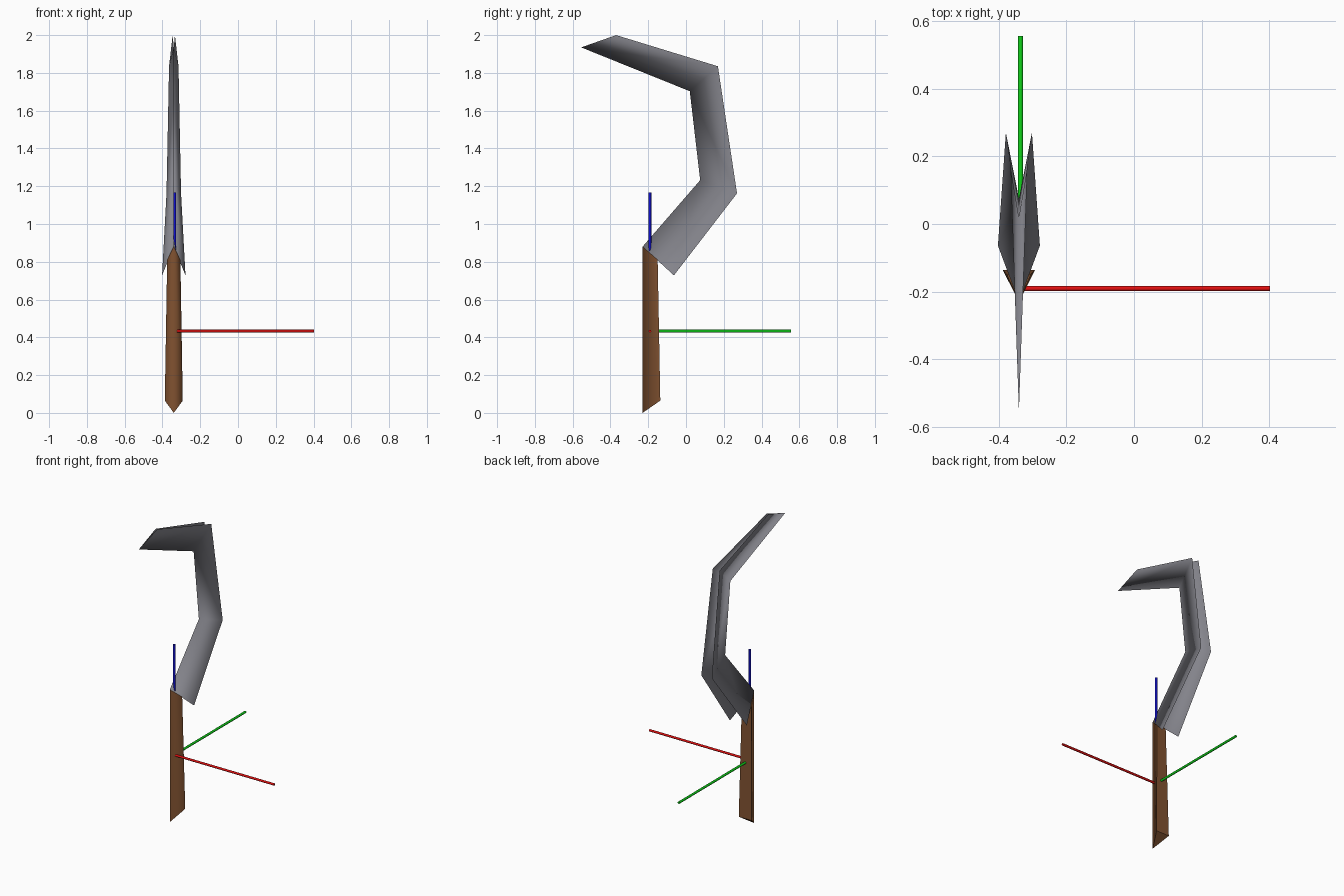
import bpy
import math
from mathutils import Vector

if "Cube" in bpy.data.objects:
    bpy.data.objects.remove(bpy.data.objects["Cube"])

CX = -0.34  # symmetry plane of the sickle


def material(name, rgb):
    m = bpy.data.materials.new(name)
    m.diffuse_color = (*rgb, 1.0)
    m.use_nodes = True
    m.node_tree.nodes["Principled BSDF"].inputs["Base Color"].default_value = m.diffuse_color
    return m


steel = material("steel grey", (0.24, 0.24, 0.27))
wood = material("wood brown", (0.22, 0.085, 0.03))
red = material("red", (0.75, 0.005, 0.005))
green = material("green", (0.005, 0.65, 0.01))
blue = material("blue", (0.005, 0.005, 0.65))


def folded_strip(name, ridge, edge, mat, closed):
    """V-shaped strip: ridge points (y, z), wing points (half width, y, z).
    closed adds the back face and the end caps."""
    verts, faces, n = [], [], len(ridge)
    for (ry, rz), (w, ey, ez) in zip(ridge, edge):
        verts += [(CX, ry, rz), (CX + w, ey, ez), (CX - w, ey, ez)]
    for i in range(n - 1):
        a, b = 3 * i, 3 * i + 3
        # each wing is split from the upper ridge point to the lower wing point
        faces += [(a, a + 1, b), (a + 1, b + 1, b),
                  (a, b, a + 2), (a + 2, b, b + 2)]
        if closed:
            faces.append((a + 1, a + 2, b + 2, b + 1))
    sides = len(faces)
    if closed:
        e = 3 * n - 3
        faces += [(0, 2, 1), (e, e + 1, e + 2)]
    me = bpy.data.meshes.new(name)
    me.from_pydata(verts, [], faces)
    me.materials.append(mat)
    for p in me.polygons:
        p.use_smooth = p.index < sides and len(p.vertices) == 3
    ob = bpy.data.objects.new(name, me)
    bpy.context.collection.objects.link(ob)
    return ob


# Curved blade: an open folded sheet, cutting ridge on the inside of the curve
folded_strip(
    "blade",
    [(-0.23, 0.88), (0.075, 1.232), (0.02, 1.703), (-0.555, 1.935)],
    [(0.062, -0.064, 0.728), (0.0385, 0.27, 1.162),
     (0.025, 0.169, 1.835), (0.006, -0.37, 2.0)],
    steel, False)

# Handle: tapering triangular prism with slanted ends
folded_strip(
    "handle",
    [(-0.23, 0.0), (-0.23, 0.88)],
    [(0.0475, -0.136, 0.065), (0.035, -0.15, 0.81)],
    wood, True)

# Three thin rods meeting inside the handle
origin = Vector((-0.335, -0.191, 0.433))
for name, axis, length, rot, mat in (
        ("red_rod", (1, 0, 0), 0.737, (0, math.pi / 2, 0), red),
        ("green_rod", (0, 1, 0), 0.747, (math.pi / 2, 0, 0), green),
        ("blue_rod", (0, 0, 1), 0.734, (0, 0, 0), blue)):
    bpy.ops.mesh.primitive_cylinder_add(
        vertices=8, radius=0.0075, depth=length,
        location=origin + Vector(axis) * length / 2, rotation=rot)
    rod = bpy.context.object
    rod.name = name
    rod.data.materials.append(mat)
    bpy.ops.object.shade_smooth_by_angle(angle=math.radians(50))
